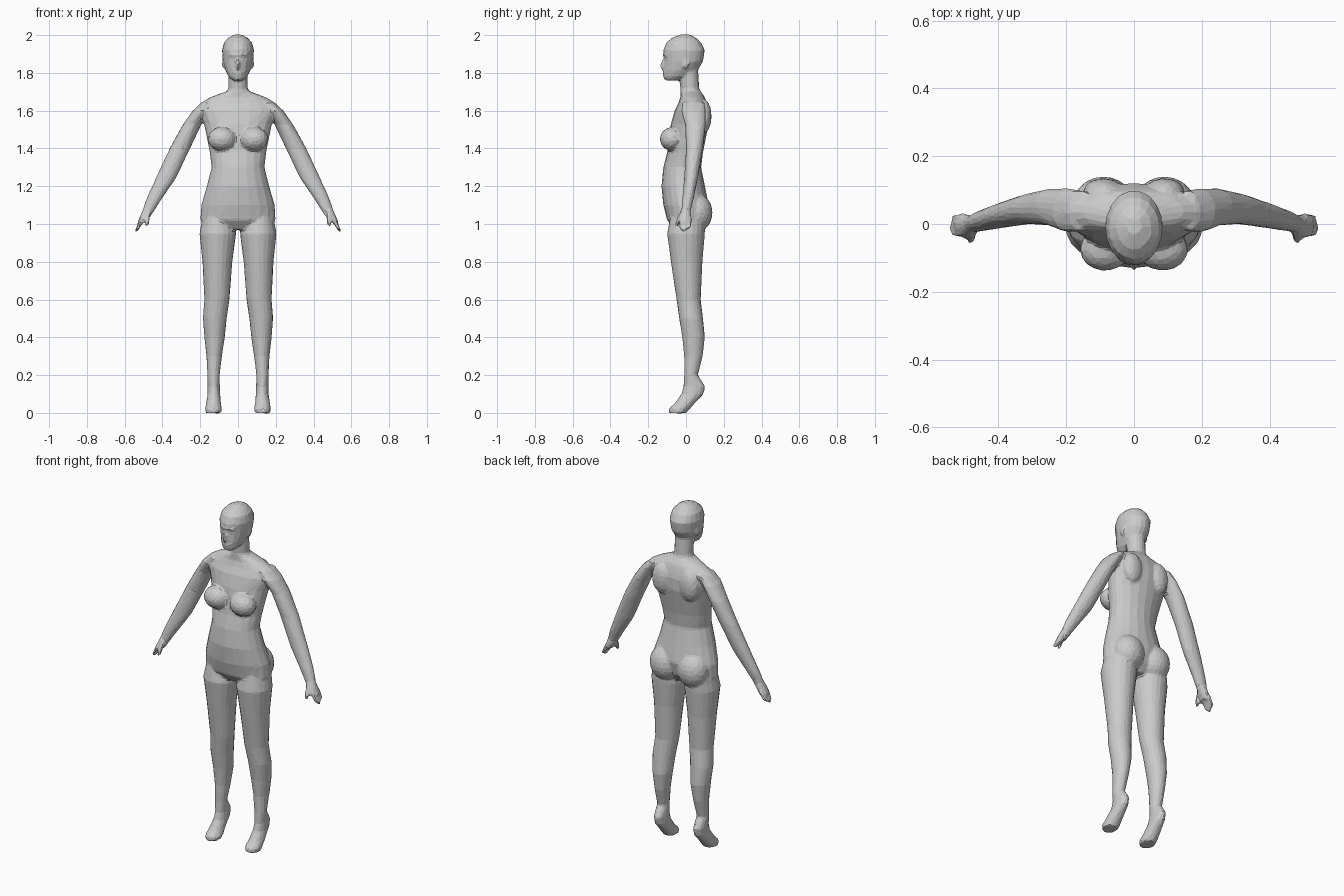
import bpy, bmesh, math
from mathutils import Matrix, Vector

if "Cube" in bpy.data.objects:
    bpy.data.objects.remove(bpy.data.objects["Cube"])

bm = bmesh.new()
SIDES = 20


def loft(rings, mirror=False):
    """Closed skin through level oval rings given as (z, x_min, x_max, y_min, y_max)."""
    for side in ((1, -1) if mirror else (1,)):
        loops = []
        for z, x_min, x_max, y_min, y_max in rings:
            middle = Vector(((x_min + x_max) / 2, (y_min + y_max) / 2))
            half_width = (x_max - x_min) / 2
            half_depth = (y_max - y_min) / 2
            loop = []
            for step in range(SIDES):
                angle = math.tau * step / SIDES
                x = middle.x + half_width * math.cos(angle)
                y = middle.y + half_depth * math.sin(angle)
                loop.append(bm.verts.new((side * x, y, z)))
            loops.append(loop)
        for low, high in zip(loops, loops[1:]):
            for step in range(SIDES):
                after = (step + 1) % SIDES
                bm.faces.new((low[step], low[after], high[after], high[step]))
        bm.faces.new(loops[0])
        bm.faces.new(loops[-1])


def centred_loft(rings):
    """Symmetric skin through rings given as (z, half_width, y_min, y_max)."""
    loft([(z, -width, width, front, back) for z, width, front, back in rings])


def taper(start, end, start_radius, end_radius):
    """Mirrored round limb between two points."""
    rings = []
    for point, radius in ((start, start_radius), (end, end_radius)):
        x, y, z = point
        rings.append((z, x - radius, x + radius, y - radius, y + radius))
    loft(rings, mirror=True)


def blob(centre, radii, tilt=0, mirror=False):
    """Ellipsoid, leaned about x by tilt."""
    for side in ((1, -1) if mirror else (1,)):
        x, y, z = centre
        matrix = (Matrix.Translation((side * x, y, z))
                  @ Matrix.Rotation(tilt, 4, 'X')
                  @ Matrix.Diagonal((*radii, 1)))
        bmesh.ops.create_icosphere(bm, subdivisions=3, radius=1, matrix=matrix)


# Torso from crotch to the base of the neck
centred_loft([
    (.97, .1, -.06, .06),
    (1.02, .2, -.1, .1),
    (1.1, .195, -.12, .12),
    (1.2, .165, -.13, .1),
    (1.3, .14, -.12, .08),
    (1.38, .15, -.1, .09),
    (1.53, .18, -.08, .12),
    (1.6, .21, -.06, .12),
    (1.64, .2, -.04, .11),
    (1.67, .15, -.03, .1),
    (1.7, .07, -.03, .08)])

# Bust, shoulder blades and buttocks
blob((.085, -.075, 1.45), (.075, .063, .063), tilt=.2, mirror=True)
blob((.09, .095, 1.57), (.06, .04, .09), mirror=True)
blob((.09, .06, 1.06), (.09, .08, .1), mirror=True)

# Neck
centred_loft([
    (1.64, .08, -.03, .09),
    (1.72, .052, -.03, .07),
    (1.84, .052, -.04, .062)])

# Head from chin to crown
centred_loft([
    (1.76, .03, -.11, -.04),
    (1.78, .05, -.12, .02),
    (1.81, .065, -.12, .06),
    (1.86, .08, -.115, .09),
    (1.92, .085, -.12, .1),
    (1.96, .075, -.105, .08),
    (1.985, .052, -.075, .055),
    (2.003, .02, -.03, .02)])

# Nose, brow, lips, chin and ears
blob((0, -.114, 1.845), (.013, .022, .032), tilt=-.3)
blob((0, -.09, 1.895), (.055, .033, .013))
blob((0, -.11, 1.8), (.025, .015, .01))
blob((0, -.1, 1.775), (.022, .02, .015))
blob((.075, 0, 1.85), (.01, .02, .03), tilt=-.2, mirror=True)

# Legs and raised-heel feet
loft([
    (1.05, .04, .185, -.08, .1),
    (.95, .01, .204, -.1, .1),
    (.8, .03, .188, -.08, .087),
    (.6, .045, .178, -.05, .078),
    (.5, .06, .186, -.036, .09),
    (.4, .07, .178, -.02, .1),
    (.3, .085, .167, -.01, .088),
    (.2, .097, .162, -.01, .062),
    (.14, .096, .161, -.014, .102),
    (.1, .094, .162, -.025, .093),
    (.05, .09, .17, -.06, .045),
    (.02, .085, .174, -.093, .02),
    (-.002, .09, .17, -.09, 0)], mirror=True)

# Arms from shoulder to wrist
loft([
    (1.645, .12, .19, -.02, .1),
    (1.6, .15, .24, -.025, .105),
    (1.525, .195, .293, -.005, .105),
    (1.4, .253, .362, 0, .09),
    (1.24, .33, .437, -.01, .063),
    (1.13, .405, .486, -.02, .04),
    (1.06, .45, .51, -.025, .022)], mirror=True)

# Palms
loft([
    (1.09, .445, .497, -.02, .022),
    (1.05, .457, .515, -.036, .028),
    (1.01, .485, .533, -.036, .028)], mirror=True)

# Four fingers and a thumb on each hand
for finger in range(4):
    y = .016 * finger - .028
    tip = .96 + .01 * abs(finger - 1)
    taper((.54 - (tip - .96) / 2, y, tip), (.503, y, 1.03), .009, .013)
taper((.483, -.05, .985), (.48, -.042, 1.02), .009, .012)
taper((.48, -.042, 1.02), (.475, -.02, 1.06), .012, .014)

bmesh.ops.recalc_face_normals(bm, faces=bm.faces)
mesh = bpy.data.meshes.new("body")
bm.to_mesh(mesh)
bm.free()
body = bpy.data.objects.new("body", mesh)
bpy.context.collection.objects.link(body)

# Plain grey finish
grey = bpy.data.materials.new("plain grey")
grey.use_nodes = True
colour = (.6, .6, .6, 1)
grey.diffuse_color = colour
grey.node_tree.nodes["Principled BSDF"].inputs["Base Color"].default_value = colour
mesh.materials.append(grey)

# Fuse the parts into one skin, soften the joins, then facet it
fuse = body.modifiers.new("fuse", 'REMESH')
fuse.mode = 'VOXEL'
fuse.voxel_size = .008
soften = body.modifiers.new("soften", 'SMOOTH')
soften.factor = .5
soften.iterations = 4
facet = body.modifiers.new("facet", 'DECIMATE')
facet.ratio = .06
